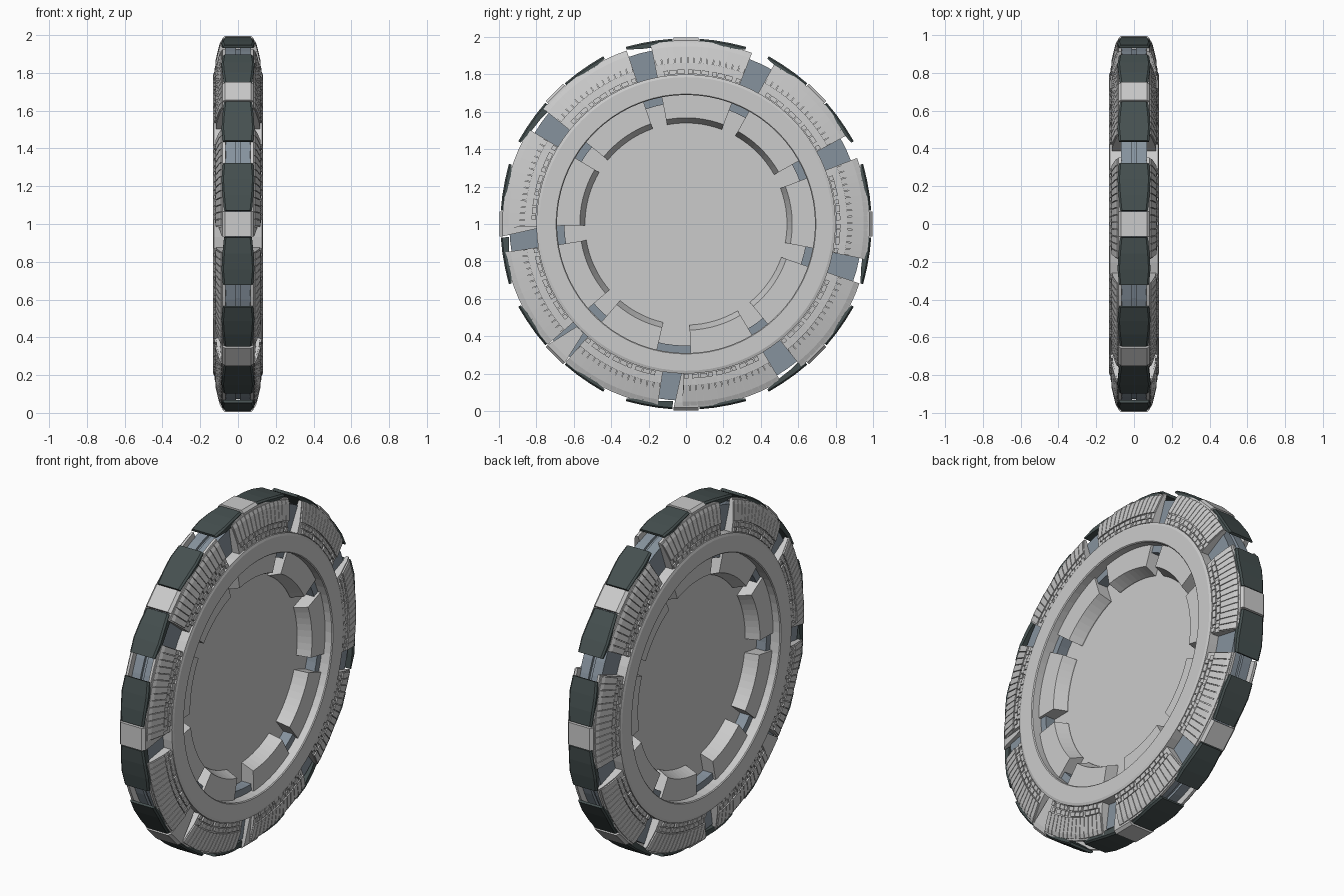
import bpy, bmesh
from math import sin, cos, radians, ceil

if "Cube" in bpy.data.objects:
    bpy.data.objects.remove(bpy.data.objects["Cube"])


def material(name, rgb):
    m = bpy.data.materials.new(name)
    m.diffuse_color = (*rgb, 1)
    m.use_nodes = True
    m.node_tree.nodes["Principled BSDF"].inputs["Base Color"].default_value = m.diffuse_color
    return m


DARK = material("dark_plate", (0.06, 0.08, 0.08))
BLUE = material("blue_grey", (0.24, 0.29, 0.34))


def at(r, x, a):
    """Point on the wheel: axis along x, angle a in degrees in the y-z plane."""
    return (x, r * cos(radians(a)), 1 + r * sin(radians(a)))


def finish(name, bm, mat=None):
    bmesh.ops.recalc_face_normals(bm, faces=bm.faces)
    me = bpy.data.meshes.new(name)
    bm.to_mesh(me)
    bm.free()
    ob = bpy.data.objects.new(name, me)
    bpy.context.collection.objects.link(ob)
    if mat:
        me.materials.append(mat)
    return ob


def sweep(bm, profile, a0=0, a1=360, step=5):
    """Sweep a closed (radius, x) profile from angle a0 to a1."""
    full = abs(a1 - a0) >= 360
    n = max(1, ceil((a1 - a0) / step))
    rings = [[bm.verts.new(at(r, x, a0 + (a1 - a0) * i / n)) for r, x in profile]
             for i in range(n if full else n + 1)]
    k = len(profile)
    for i in range(n):
        p, q = rings[i], rings[(i + 1) % len(rings)]
        for j in range(k):
            bm.faces.new((p[j], p[(j + 1) % k], q[(j + 1) % k], q[j]))
    if not full:
        bm.faces.new(rings[0])
        bm.faces.new(rings[-1])


def both(profile):
    """The profile for each side of the wheel."""
    return [[(r, s * x) for r, x in profile] for s in (1, -1)]


GAPS = [25 + 40 * k for k in range(9)]
BLOCKS = [45 * k for k in range(8)]

# blue core showing in the gaps, with a groove round the rim
bm = bmesh.new()
sweep(bm, [(.65, -.07), (.945, -.07), (.945, -.01), (.93, -.01),
           (.93, .01), (.945, .01), (.945, .07), (.65, .07)])
finish("inner_core", bm, BLUE)

# flat raised ring on each face
bm = bmesh.new()
for p in both([(.69, .06), (.69, .128), (.695, .133), (.785, .133), (.80, .128), (.80, .06)]):
    sweep(bm, p)
finish("face_rings", bm)

# sloping outer segments separated by nine gaps
bm = bmesh.new()
for p in both([(.795, .06), (.795, .117), (.86, .112), (.95, .092), (.98, .081), (.98, .066)]):
    for g in GAPS:
        sweep(bm, p, g + 3.9, g + 36.1, 4)
finish("outer_segments", bm)

# raised ribs on the outer segments
bm = bmesh.new()
for p in both([(.862, .10), (.862, .120), (.95, .099), (.972, .089), (.972, .075)]):
    for g in GAPS:
        for i in range(14):
            a = g + 4.1 + i * 31.8 / 14
            sweep(bm, p, a, a + 2.05)
finish("outer_ribs", bm)

# two rows of small blocks in the channel
bm = bmesh.new()
for r0, r1, x, shift in ((.803, .826, .126, 0), (.831, .856, .121, 1.3)):
    for p in both([(r0, .10), (r0, x), (r1, x - .003), (r1, .10)]):
        for g in GAPS:
            for i in range(10):
                a = g + 4.2 + shift + i * 3.05
                sweep(bm, p, a, a + (2.7 if i % 3 else 1.7))
finish("channel_blocks", bm)

# recessed inner segments with an inward pointing edge; the lowest gap is wider
bm = bmesh.new()
for g in GAPS:
    start = g + (7 if g == 265 else 4.2)
    end = g + 40 - (8 if g == 225 else 4.2)
    sweep(bm, [(.695, -.085), (.568, -.085), (.54, -.015),
               (.54, .015), (.568, .085), (.695, .085)], start, end, 4)
finish("inner_segments", bm)

# thin centre disc
bm = bmesh.new()
for x in (-.008, .008):
    bm.faces.new([bm.verts.new(at(.66, x, i * 5)) for i in range(72)])
bm.verts.ensure_lookup_table()
for i in range(72):
    j = (i + 1) % 72
    bm.faces.new([bm.verts[v] for v in (i, j, 72 + j, 72 + i)])
finish("centre_disc", bm)

# tapered light blocks: tangential half width shrinks towards the hub
bm = bmesh.new()
for a in BLOCKS:
    rows = []
    for r, w, x in ((.80, .025, .10), (.955, .06, .088), (.982, .066, .083), (.996, .066, .068)):
        c, s = cos(radians(a)), sin(radians(a))
        rows.append([bm.verts.new((u * x, r * c - v * w * s, 1 + r * s + v * w * c))
                     for u, v in ((1, 1), (1, -1), (-1, -1), (-1, 1))])
    for p, q in zip(rows, rows[1:]):
        for j in range(4):
            bm.faces.new((p[j], p[(j + 1) % 4], q[(j + 1) % 4], q[j]))
    bm.faces.new(rows[0])
    bm.faces.new(rows[-1])
finish("rim_blocks", bm)

# dark rim plates each side of every block, widening and thinning to the tip
bm = bmesh.new()
for a in BLOCKS:
    for side in (1, -1):
        rows = []
        for d, lo, hi, x in ((4.2, .95, .993, .074), (9, .958, .994, .082),
                             (14, .965, .996, .087), (18.8, .985, 1.0, .080)):
            b = a + side * d
            rows.append([bm.verts.new(at(r, w, b)) for r, w in
                         ((lo, -x), (hi - .008, -x), (hi, -x + .01),
                          (hi, x - .01), (hi - .008, x), (lo, x))])
        for p, q in zip(rows, rows[1:]):
            for j in range(6):
                bm.faces.new((p[j], p[(j + 1) % 6], q[(j + 1) % 6], q[j]))
        bm.faces.new(rows[0])
        bm.faces.new(rows[-1])
finish("rim_plates", bm, DARK)
